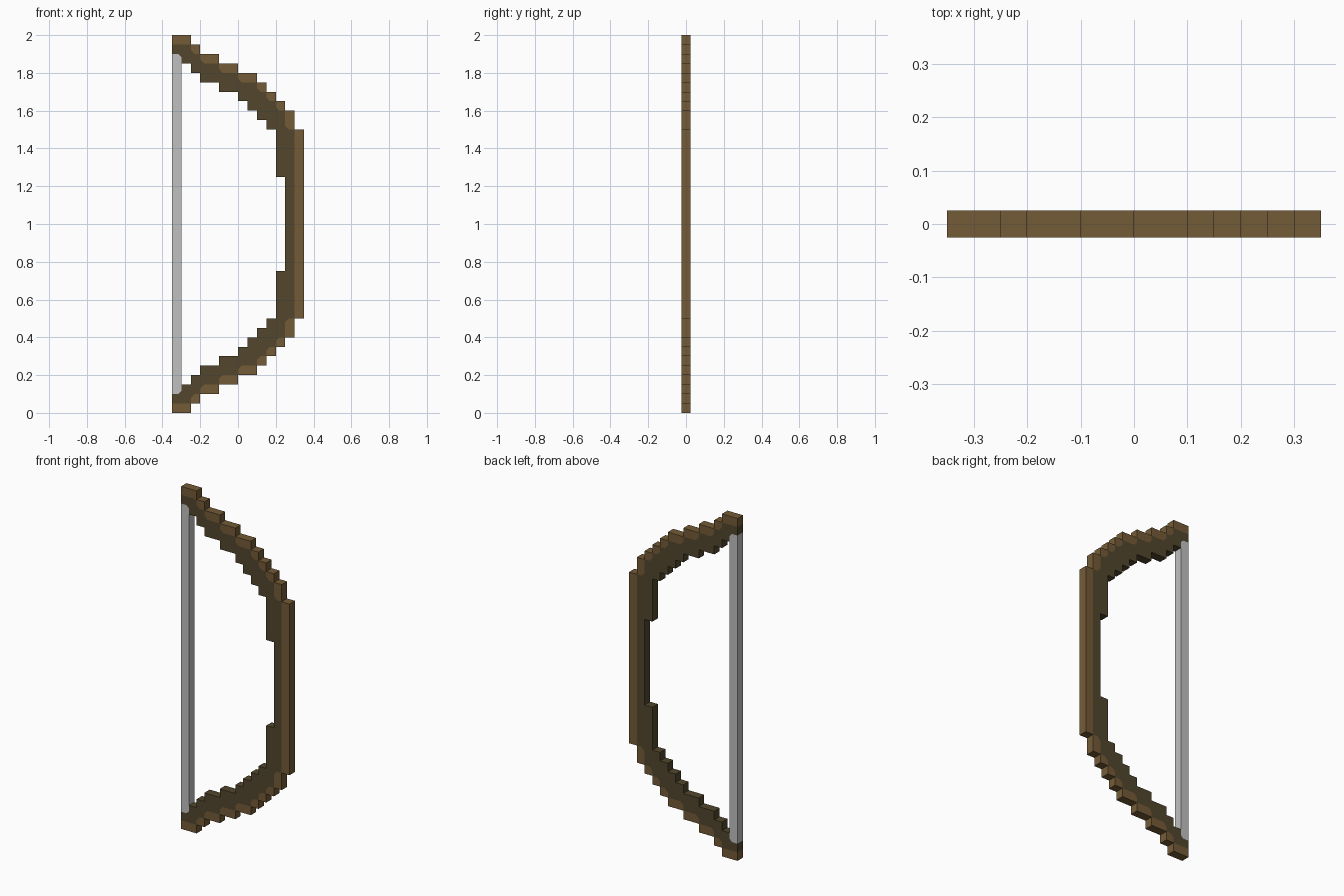
import bpy
import bmesh

if "Cube" in bpy.data.objects:
    bpy.data.objects.remove(bpy.data.objects["Cube"], do_unlink=True)

DEPTH = 0.05
CUT = 0.02


def material(name, rgb):
    mat = bpy.data.materials.new(name)
    mat.use_nodes = True
    mat.diffuse_color = (*rgb, 1)
    mat.node_tree.nodes["Principled BSDF"].inputs["Base Color"].default_value = (*rgb, 1)
    return mat


light_wood = material("light brown wood", (0.175, 0.105, 0.037))
dark_wood = material("dark brown wood", (0.085, 0.062, 0.026))
string_grey = material("string grey", (0.53, 0.53, 0.53))


def flip(pts):
    """Reflect a profile about z = 1."""
    return [(x, 2 - z) for x, z in reversed(pts)]


def plate(name, outlines, mats):
    """Extrude adjoining (outline, material index) pairs; only outer edges get walls."""
    bm = bmesh.new()
    verts = {}

    def vert(p):
        key = (round(p[0], 4), round(p[1], 4))
        if key not in verts:
            verts[key] = bm.verts.new((key[0], -DEPTH / 2, key[1]))
        return verts[key]

    for outline, index in outlines:
        bm.faces.new([vert(p) for p in outline]).material_index = index
    front = bm.faces[:]
    walls = [(e, e.link_faces[0].material_index) for e in bm.edges if len(e.link_faces) == 1]
    back = {v: bm.verts.new((v.co.x, DEPTH / 2, v.co.z)) for v in bm.verts[:]}
    for f in front:
        bm.faces.new([back[v] for v in reversed(f.verts)]).material_index = f.material_index
    for e, index in walls:
        a, b = e.verts
        bm.faces.new([a, b, back[b], back[a]]).material_index = index
    bmesh.ops.recalc_face_normals(bm, faces=bm.faces[:])
    mesh = bpy.data.meshes.new(name)
    bm.to_mesh(mesh)
    bm.free()
    for mat in mats:
        mesh.materials.append(mat)
    obj = bpy.data.objects.new(name, mesh)
    bpy.context.collection.objects.link(obj)


# Light rim: blocks stepping down from the tip, meeting corner to corner
rim_x = [-0.35, -0.25, -0.2, -0.1, 0, 0.1, 0.15, 0.2, 0.25, 0.3]
rim_z = [2.0, 1.95, 1.9, 1.85, 1.8, 1.75, 1.7, 1.65, 1.6, 1.5]
blocks = []
border = []
for i in range(9):
    x0, x1, z0, z1 = rim_x[i], rim_x[i + 1], rim_z[i], rim_z[i + 1]
    # The inward corner is trimmed on every block but the tip
    corner = [(x0, z1 + CUT), (x0 + CUT, z1)] if i else [(x0, z1)]
    blocks.append([(x0, z0), (x1, z0), (x1, z1)] + corner[::-1])
    border += corner + [(x1, z1)]
blocks += [flip(block) for block in blocks]
blocks.append([(0.3, 1.5), (0.35, 1.5), (0.35, 0.5), (0.3, 0.5)])

# Dark core: from the rim to the stepped inner edge
string_end = [(-0.35, 1.9), (-0.315, 1.9), (-0.3, 1.885)]
inner = list(string_end)
x = -0.3
for x_end, z in [(-0.25, 1.85), (-0.2, 1.8), (-0.1, 1.75), (0, 1.7), (0.05, 1.65),
                 (0.1, 1.6), (0.15, 1.55), (0.2, 1.5), (0.25, 1.25)]:
    inner += [(x, z), (x_end, z)]
    x = x_end
core = border + flip(border) + (inner + flip(inner))[::-1]

# Bow: rim and core in one solid
plate("bow_limbs", [(block, 0) for block in blocks] + [(core, 1)], [light_wood, dark_wood])

# String stretched between the tips
plate("bowstring", [(string_end + flip(string_end), 0)], [string_grey])
